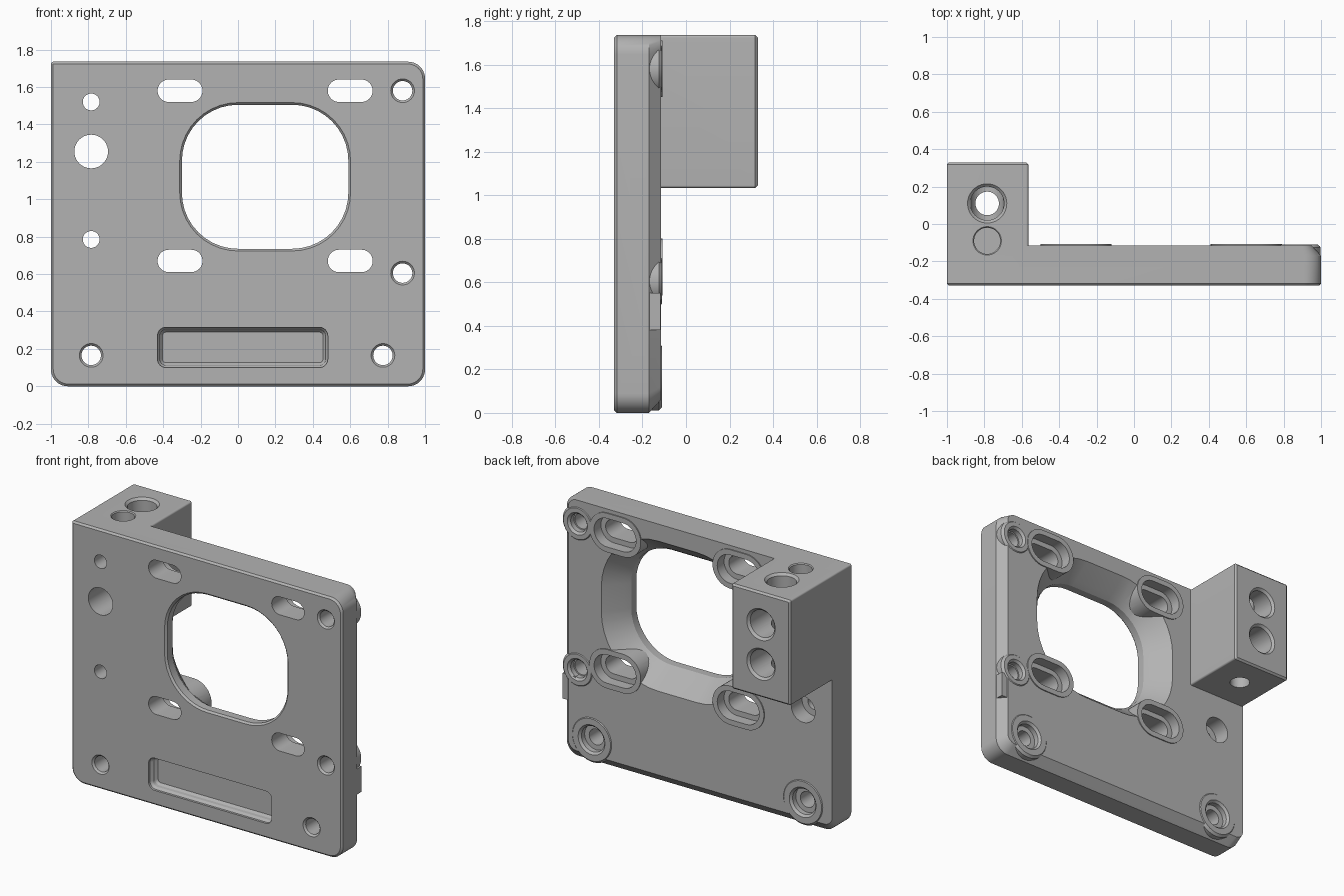
import bpy, bmesh, math

scene = bpy.context.scene
if "Cube" in bpy.data.objects:
    bpy.data.objects.remove(bpy.data.objects["Cube"], do_unlink=True)

metal = bpy.data.materials.new("plain grey metal")
metal.use_nodes = True
GREY = (0.45, 0.45, 0.45, 1)
metal.diffuse_color = GREY
metal.node_tree.nodes["Principled BSDF"].inputs["Base Color"].default_value = GREY

SEG = 10
FRONT, BACK, TOP = -0.33, -0.115, 1.735


def outline(x0, x1, z0, z1, radii):
    """Rounded rectangle; radii run top-right, top-left, bottom-left, bottom-right."""
    if not isinstance(radii, tuple):
        radii = (radii,) * 4
    corners = ((x1, z1, -1, -1), (x0, z1, 1, -1), (x0, z0, 1, 1), (x1, z0, -1, 1))
    pts = []
    for k, ((x, z, sx, sz), r) in enumerate(zip(corners, radii)):
        for i in range(SEG + 1):
            a = math.pi / 2 * (k + i / SEG)
            pts.append((x + sx * r + r * math.cos(a), z + sz * r + r * math.sin(a)))
    return pts


def loft(name, sections, axis="y"):
    """Solid through a list of (position, outline) along the axis."""
    bm = bmesh.new()
    rings = []
    for t, pts in sections:
        rings.append([bm.verts.new((a, t, b) if axis == "y" else (a, b, t)) for a, b in pts])
    n = len(rings[0])
    for lo, hi in zip(rings, rings[1:]):
        for i in range(n):
            j = (i + 1) % n
            bm.faces.new((lo[i], lo[j], hi[j], hi[i]))
    bm.faces.new(rings[0])
    bm.faces.new(rings[-1])
    bmesh.ops.remove_doubles(bm, verts=bm.verts, dist=1e-5)
    bmesh.ops.recalc_face_normals(bm, faces=bm.faces)
    mesh = bpy.data.meshes.new(name)
    bm.to_mesh(mesh)
    bm.free()
    mesh.materials.append(metal)
    obj = bpy.data.objects.new(name, mesh)
    scene.collection.objects.link(obj)
    return obj


def capsule(x, z, hw, r):
    return outline(x - hw, x + hw, z - r, z + r, r)


def bore(x, z, steps, axis="y", extra=0):
    """Stepped hole or boss; steps are (position, radius), extra stretches it to a slot."""
    return loft("bore", [(t, capsule(x, z, r + extra, r)) for t, r in steps], axis)


def combine(tool, operation):
    mod = bracket.modifiers.new("combine", "BOOLEAN")
    mod.operation, mod.solver, mod.object = operation, "EXACT", tool
    bpy.context.view_layer.objects.active = bracket
    bpy.ops.object.modifier_apply(modifier=mod.name)
    bpy.data.objects.remove(tool, do_unlink=True)


def add(tool):
    combine(tool, "UNION")


def cut(tool):
    combine(tool, "DIFFERENCE")


# Plate with a fine front bevel and a broad chamfer on the back left and bottom
E = 0.012
round_corners = (0.09, E, 0.09, 0.09)
bracket = loft("mounting_bracket", [
    (FRONT, outline(-1 + E, 1 - E, E, TOP - E, (0.08, 0.002, 0.08, 0.08))),
    (FRONT + E, outline(-1, 1, 0, TOP, round_corners)),
    (-0.17, outline(-1, 1, 0, TOP, round_corners)),
    (BACK, outline(-1, 0.95, 0.06, TOP, (0.06, E, 0.06, 0.06)))])

# Window, flared toward the back
def window(grow):
    return outline(-0.3 - grow, 0.59 + grow, 0.735 - grow, 1.505 + grow, 0.3 + grow)

cut(loft("window", [(-0.4, window(0.08)), (FRONT + E, window(0)), (-0.265, window(0)),
                    (-0.225, window(0.025)), (-0.08, window(0.145))]))

# Slots with raised rims on the back
for x in (-0.31, 0.6):
    for z in (0.67, 1.58):
        add(bore(x, z, [(-0.27, 0.13), (-0.108, 0.13)], extra=0.06))
        cut(bore(x, z, [(-0.4, 0.06), (-0.17, 0.06)], extra=0.06))
        cut(bore(x, z, [(-0.18, 0.095), (-0.05, 0.095)], extra=0.06))

# Corner screw holes with bosses
for x, z, boss, sink in ((0.88, 1.58, 0.118, 0.07), (0.88, 0.605, 0.118, 0.07),
                         (-0.785, 0.165, 0.155, 0.095), (0.775, 0.165, 0.155, 0.095)):
    add(bore(x, z, [(-0.25, boss), (-0.125, boss), (-0.11, boss - 0.015)]))
    cut(bore(x, z, [(-0.4, 0.13), (FRONT + E, 0.052), (-0.16, 0.052),
                    (-0.159, sink - 0.01), (-0.125, sink - 0.01), (-0.05, sink + 0.06)]))

# Square step on the left edge
add(loft("edge_step", [(-0.2, outline(0.9, 1, 0.38, 0.55, 0)),
                       (-0.118, outline(0.9, 0.995, 0.38, 0.55, 0))]))

# Clamp block
add(loft("clamp_block", [
    (-0.22, outline(-1, -0.565, 1.033, TOP, E)),
    (0.33 - E, outline(-1, -0.565, 1.033, TOP, E)),
    (0.33, outline(-1 + E, -0.565 - E, 1.033 + E, TOP - E, 0.004))]))

# Front to back bores
HX = -0.785
cut(bore(HX, 0.785, [(-0.4, 0.045), (-0.23, 0.045), (-0.229, 0.088), (-0.05, 0.088)]))
cut(bore(HX, 1.52, [(-0.4, 0.045), (0.0, 0.045), (0.001, 0.09), (0.315, 0.09), (0.36, 0.135)]))
cut(bore(HX, 1.255, [(-0.4, 0.09), (0.315, 0.09), (0.36, 0.135)]))

# Vertical bores in the block
cut(bore(HX, 0.11, [(0.9, 0.063), (1.55, 0.063), (1.551, 0.09), (1.72, 0.09), (1.8, 0.17)], "z"))
cut(bore(HX, -0.09, [(1.4, 0.07), (1.729, 0.07), (1.8, 0.141)], "z"))

# Shallow label pocket on the front
def pocket(inset):
    return outline(-0.43 + inset, 0.48 - inset, 0.1 + inset, 0.315 - inset, 0.045 - inset)

cut(loft("pocket", [(-0.4, pocket(0)), (-0.315, pocket(0)), (-0.3, pocket(0.012)),
                    (-0.28, pocket(0.014)), (-0.265, pocket(0.026))]))

bpy.ops.object.select_all(action="DESELECT")
bracket.select_set(True)
bpy.context.view_layer.objects.active = bracket
bpy.ops.object.shade_smooth_by_angle(angle=math.radians(25))
